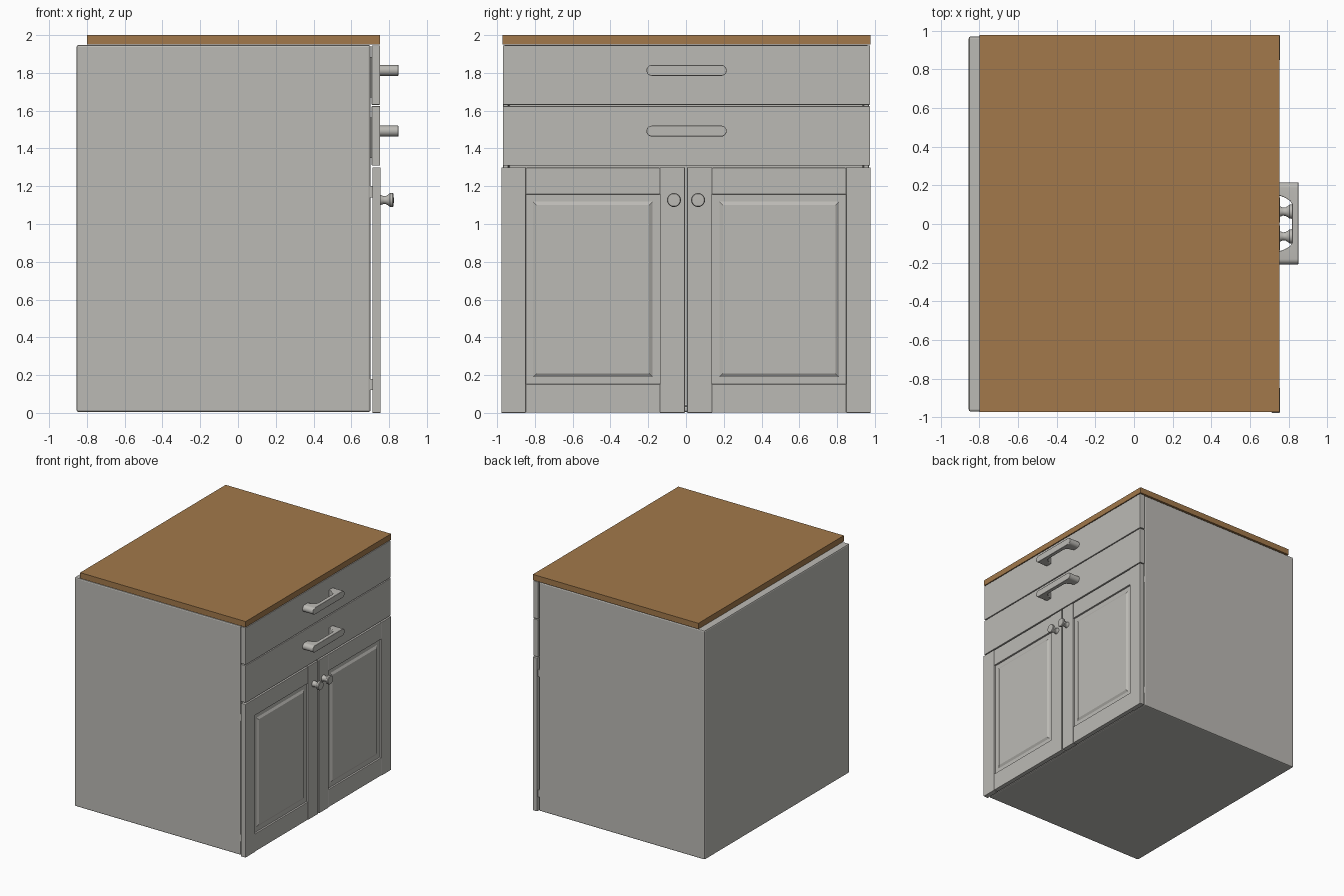
import bpy, bmesh, math
from mathutils import Vector

if "Cube" in bpy.data.objects:
    bpy.data.objects.remove(bpy.data.objects["Cube"])


def material(name, rgb):
    m = bpy.data.materials.new(name)
    m.diffuse_color = (*rgb, 1)
    m.use_nodes = True
    m.node_tree.nodes["Principled BSDF"].inputs["Base Color"].default_value = m.diffuse_color
    return m


GREY = material("warm_grey_paint", (0.50, 0.49, 0.46))
WOOD = material("brown_wood", (0.36, 0.19, 0.07))


def finish(bm, name, mat, bevel=0.0, smooth=False):
    bmesh.ops.recalc_face_normals(bm, faces=bm.faces)
    me = bpy.data.meshes.new(name)
    bm.to_mesh(me)
    bm.free()
    me.materials.append(mat)
    ob = bpy.data.objects.new(name, me)
    bpy.context.collection.objects.link(ob)
    if bevel:
        mod = ob.modifiers.new("soft_edges", 'BEVEL')
        mod.width, mod.segments, mod.limit_method = bevel, 2, 'ANGLE'
    if smooth:
        bpy.ops.object.select_all(action='DESELECT')
        ob.select_set(True)
        bpy.context.view_layer.objects.active = ob
        bpy.ops.object.shade_smooth_by_angle(angle=math.radians(35))
    return ob


def box_mesh(x, y, z):
    """Box from (min, max) ranges; y may be given in either order."""
    bm = bmesh.new()
    bmesh.ops.create_cube(bm, size=1)
    y = sorted(y)
    for v in bm.verts:
        v.co = Vector([(r[0] + r[1]) / 2 + c * (r[1] - r[0])
                       for c, r in zip(v.co, (x, y, z))])
    return bm


def box(name, x, y, z, mat=GREY, bevel=0.0):
    return finish(box_mesh(x, y, z), name, mat, bevel)


def front_face(bm):
    return max(bm.faces, key=lambda f: f.calc_center_median().x)


def prism(points, direction):
    bm = bmesh.new()
    face = bm.faces.new([bm.verts.new(p) for p in points])
    ext = bmesh.ops.extrude_face_region(bm, geom=[face])
    bmesh.ops.translate(bm, vec=direction,
                        verts=[g for g in ext["geom"] if isinstance(g, bmesh.types.BMVert)])
    return bm


def handle(name, z):
    # rounded bar, hollowed out behind by a tunnel cutter
    half, r, yc = 0.2125, 0.0285, 0.003
    pts = []
    for side in (1, -1):
        for i in range(13):
            a = math.pi * (i / 12 - 0.5) + (0 if side > 0 else math.pi)
            pts.append((0.75, yc + side * (half - r) + r * math.cos(a), z + r * math.sin(a)))
    bar = finish(prism(pts, (0.1, 0, 0)), name, GREY)
    outline = [(0.74, 0.145), (0.765, 0.14), (0.79, 0.128), (0.808, 0.116), (0.818, 0.10)]
    pts = [(x, yc + y, z - 0.1) for x, y in outline]
    pts += [(x, yc - y, z - 0.1) for x, y in reversed(outline)]
    cutter = finish(prism(pts, (0, 0, 0.2)), "tunnel_cutter", GREY)
    cutter.hide_render = True
    mod = bar.modifiers.new("tunnel", 'BOOLEAN')
    mod.operation, mod.object, mod.solver = 'DIFFERENCE', cutter, 'EXACT'
    bpy.ops.object.select_all(action='DESELECT')
    bar.select_set(True)
    bpy.context.view_layer.objects.active = bar
    bpy.ops.object.modifier_apply(modifier=mod.name)
    bpy.data.objects.remove(cutter)
    bpy.ops.object.shade_smooth_by_angle(angle=math.radians(35))
    soft = bar.modifiers.new("soft_edges", 'BEVEL')
    soft.width, soft.segments, soft.limit_method = 0.003, 2, 'ANGLE'
    soft.angle_limit = math.radians(50)


def knob(name, y, z):
    # lathe around the x axis
    profile = [(0.75, 0.0), (0.75, 0.027), (0.758, 0.026), (0.77, 0.021), (0.784, 0.022),
               (0.797, 0.030), (0.804, 0.036), (0.818, 0.037), (0.824, 0.033), (0.825, 0.0)]
    bm = bmesh.new()
    vs = [bm.verts.new((x, y, z + r)) for x, r in profile]
    es = [bm.edges.new(p) for p in zip(vs, vs[1:])]
    bmesh.ops.spin(bm, geom=vs + es, cent=(0, y, z), axis=(1, 0, 0),
                   angle=2 * math.pi, steps=32)
    bmesh.ops.remove_doubles(bm, verts=bm.verts, dist=1e-4)
    finish(bm, name, GREY, smooth=True)


# hollow cabinet body, open towards the doors
bm = box_mesh((-0.855, 0.702), (-0.97, 0.97), (0.005, 1.947))
opening = front_face(bm)
bmesh.ops.inset_individual(bm, faces=[opening], thickness=0.045)
ext = bmesh.ops.extrude_discrete_faces(bm, faces=[opening])
bmesh.ops.translate(bm, vec=(-1.5, 0, 0), verts=ext["faces"][0].verts)
finish(bm, "cabinet_body", GREY, bevel=0.01)

# worktop
box("worktop", (-0.80, 0.752), (-0.972, 0.977), (1.951, 2.0), WOOD)

# drawers with boxes behind and bar handles
for label, z0, z1, hz in (("upper", 1.631, 1.945, 1.813), ("lower", 1.309, 1.624, 1.492)):
    box(label + "_drawer_front", (0.708, 0.752), (-0.97, 0.974), (z0, z1), bevel=0.003)
    box(label + "_drawer_box", (-0.6, 0.71), (-0.9, 0.9), (z0 + 0.04, z1 - 0.06))
    handle(label + "_drawer_handle", hz)

# mirrored pair of panelled doors
for label, s in (("left", -1), ("right", 1)):
    pre = label + "_door_"
    box(pre + "outer_stile", (0.712, 0.755), (s * 0.848, s * 0.977), (0, 1.30), bevel=0.003)
    box(pre + "inner_stile", (0.712, 0.755), (s * 0.006, s * 0.138), (0, 1.30), bevel=0.003)
    for part, z0, z1 in (("bottom_rail", 0.002, 0.152), ("top_rail", 1.157, 1.298)):
        box(pre + part, (0.714, 0.753), (s * 0.138, s * 0.848), (z0, z1), bevel=0.003)
    # recessed panel with a raised field
    bm = box_mesh((0.718, 0.738), (s * 0.138, s * 0.848), (0.152, 1.157))
    field = front_face(bm)
    bmesh.ops.inset_individual(bm, faces=[field], thickness=0.055)
    bmesh.ops.inset_individual(bm, faces=[field], thickness=0.025, depth=0.011)
    finish(bm, pre + "panel", GREY)
    knob(pre + "knob", s * 0.064, 1.127)
    # hinges in the gap between body and door
    for part, z0 in (("lower_hinge", 0.12), ("upper_hinge", 1.14)):
        box(pre + part, (0.695, 0.72), (s * 0.93, s * 0.965), (z0, z0 + 0.06))
